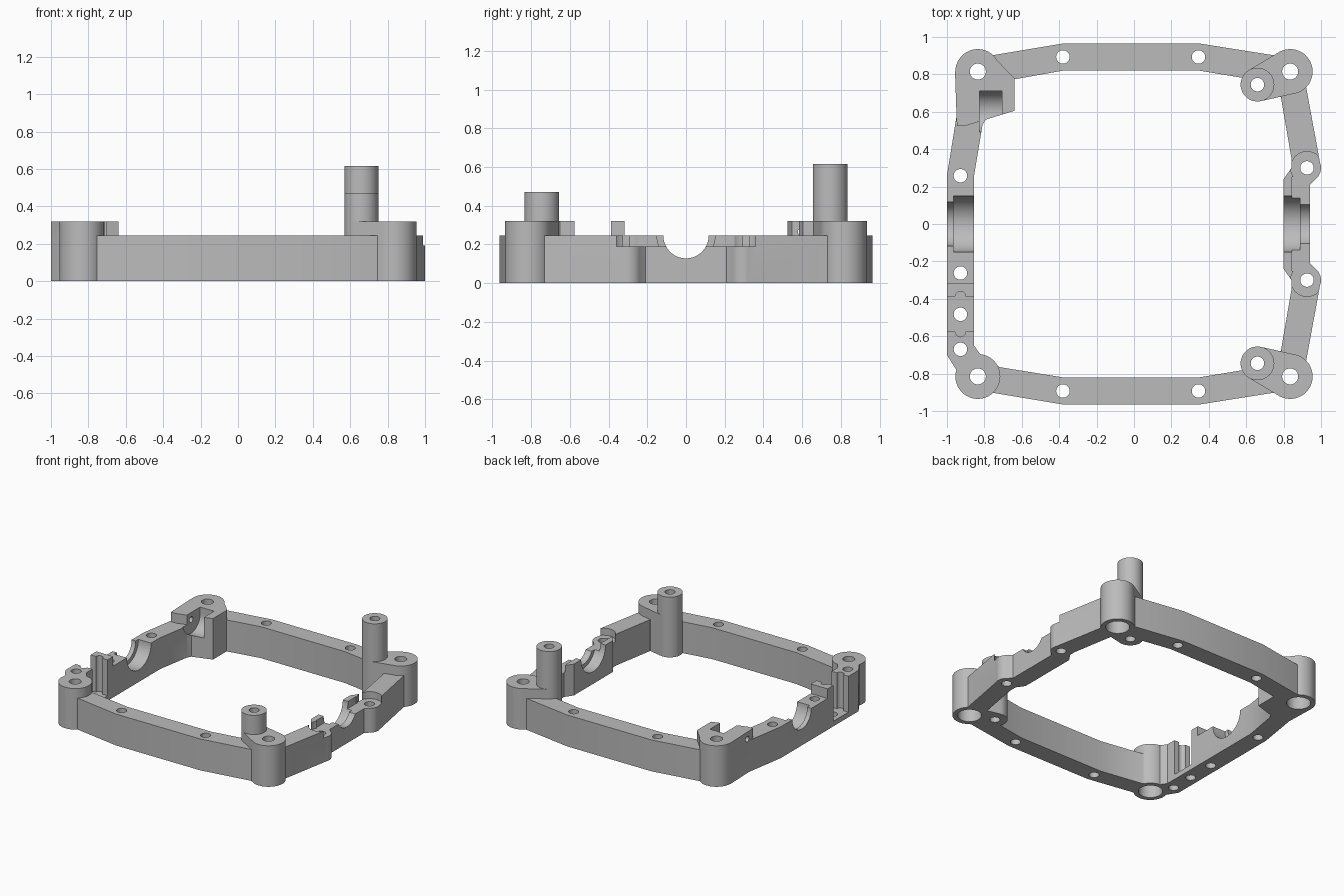
import bpy
import bmesh
from math import acos, atan2, cos, sin, hypot
from mathutils import Matrix, Vector

if "Cube" in bpy.data.objects:
    bpy.data.objects.remove(bpy.data.objects["Cube"])

grey = bpy.data.materials.new("light grey")
grey.use_nodes = True
grey.diffuse_color = (0.5, 0.5, 0.5, 1)
grey.node_tree.nodes["Principled BSDF"].inputs["Base Color"].default_value = (0.5, 0.5, 0.5, 1)

RAIL, BOSS, LOW = 0.245, 0.32, 0.19      # main heights
TOP = 0.8                                # cutters reach above everything


def make_object(name, bm):
    bmesh.ops.recalc_face_normals(bm, faces=bm.faces)
    mesh = bpy.data.meshes.new(name)
    bm.to_mesh(mesh)
    bm.free()
    mesh.materials.append(grey)
    ob = bpy.data.objects.new(name, mesh)
    bpy.context.collection.objects.link(ob)
    return ob


def prism(name, outline, z0, z1):
    bm = bmesh.new()
    face = bm.faces.new([bm.verts.new((x, y, z0)) for x, y in outline])
    walls = bmesh.ops.extrude_face_region(bm, geom=[face])["geom"]
    top = [g for g in walls if isinstance(g, bmesh.types.BMVert)]
    bmesh.ops.translate(bm, verts=top, vec=(0, 0, z1 - z0))
    return make_object(name, bm)


def box(name, x0, x1, y0, y1, z0, z1):
    return prism(name, [(x0, y0), (x1, y0), (x1, y1), (x0, y1)], z0, z1)


def cylinder(name, p0, p1, r, sides=48):
    a, b = Vector(p0), Vector(p1)
    turn = (b - a).to_track_quat("Z", "Y").to_matrix().to_4x4()
    bm = bmesh.new()
    bmesh.ops.create_cone(bm, cap_ends=True, segments=sides, radius1=r, radius2=r,
                          depth=(b - a).length,
                          matrix=Matrix.Translation((a + b) / 2) @ turn)
    return make_object(name, bm)


def upright(name, c, r, z0, z1, sides=48):
    return cylinder(name, (*c, z0), (*c, z1), r, sides)


def web(name, c1, r1, c2, r2, z1):
    """Quad between the outer tangents of two circles."""
    dx, dy = c2[0] - c1[0], c2[1] - c1[1]
    mid, a = atan2(dy, dx), acos((r1 - r2) / hypot(dx, dy))
    def at(c, r, s):
        return (c[0] + r * cos(mid + s * a), c[1] + r * sin(mid + s * a))
    return prism(name, [at(c1, r1, 1), at(c1, r1, -1), at(c2, r2, -1), at(c2, r2, 1)], 0, z1)


def combine(target, tool, operation):
    mod = target.modifiers.new(operation, "BOOLEAN")
    mod.operation, mod.solver, mod.object = operation, "EXACT", tool
    bpy.context.view_layer.objects.active = target
    bpy.ops.object.modifier_apply(modifier=mod.name)
    bpy.data.objects.remove(tool)


# Rail loop: right half is mirrored front to back, left half is not
outer_right = [(0.35, -0.965), (0.76, -0.9), (0.92, -0.735), (0.995, -0.325),
               (0.98, -0.25), (0.94, -0.21)]
inner_right = [(0.35, -0.82), (0.62, -0.775), (0.785, -0.68), (0.842, -0.35),
               (0.842, -0.3), (0.8, -0.24)]
outer_left = [(-0.38, 0.965), (-0.77, 0.9), (-0.9, 0.815), (-0.95, 0.57), (-1, 0.26),
              (-1, -0.7), (-0.95, -0.78), (-0.77, -0.9), (-0.38, -0.965)]
inner_left = [(-0.38, 0.82), (-0.66, 0.77), (-0.81, 0.53), (-0.855, 0.26),
              (-0.855, -0.65), (-0.82, -0.7), (-0.72, -0.765), (-0.38, -0.82)]


def loop(right, left):
    return right + [(x, -y) for x, y in reversed(right)] + left


frame = prism("frame", loop(outer_right, outer_left), 0, RAIL)
combine(frame, prism("opening", loop(inner_right, inner_left), -0.1, TOP), "DIFFERENCE")

# Rounded pads on the left rail of the bearing seat, with a low recess above them
for s in (-1, 1):
    pad = (0.925, 0.3 * s)
    combine(frame, upright("pad", pad, 0.075, 0, LOW), "UNION")
    combine(frame, upright("pad_recess", pad, 0.087, LOW, TOP), "DIFFERENCE")
combine(frame, box("seat_recess", 0.845, 1.1, -0.25, 0.25, LOW, TOP), "DIFFERENCE")

# Corner bosses, and posts webbed to the two +x corners
corners = [(x, y) for x in (-0.835, 0.835) for y in (-0.815, 0.815)]
posts = [((0.66, -0.745), 0.47), ((0.66, 0.745), 0.615)]
for c in corners:
    combine(frame, upright("corner_boss", c, 0.12, 0, BOSS, 64), "UNION")
for c, height in posts:
    boss = (0.835, 0.815 if c[1] > 0 else -0.815)
    combine(frame, web("post_web", boss, 0.12, c, 0.09, BOSS), "UNION")
    combine(frame, upright("post", c, 0.09, 0, height), "UNION")

# Raised blocks: back corner block and the two slot blocks
back_block = [(-0.957, 0.815), (-0.947, 0.525), (-0.9, 0.525), (-0.64, 0.605),
              (-0.64, 0.78), (-0.755, 0.898)]
front_block = [(-1, -0.575), (-1, -0.7), (-0.95, -0.78), (-0.82, -0.78),
               (-0.82, -0.7), (-0.855, -0.65), (-0.855, -0.575)]
combine(frame, prism("back_block", back_block, 0, BOSS), "UNION")
combine(frame, prism("front_block", front_block, 0, BOSS), "UNION")
combine(frame, box("slot_block", -1, -0.855, -0.388, -0.318, 0, BOSS), "UNION")

# Slot across the rail, with a half-round groove in each side wall
FLOOR = 0.04
combine(frame, box("slot", -1.1, -0.8, -0.575, -0.388, FLOOR, TOP), "DIFFERENCE")
for y in (-0.575, -0.388):
    combine(frame, upright("groove", (-0.928, y), 0.028, FLOOR, TOP, 24), "DIFFERENCE")

# Scooped pocket in the back block, and its pin hole
combine(frame, cylinder("scoop", (-0.825, 0.6, 0.27), (-0.705, 0.6, 0.27), 0.112), "DIFFERENCE")
combine(frame, box("scoop_mouth", -0.825, -0.705, 0.488, 0.712, 0.27, TOP), "DIFFERENCE")
combine(frame, cylinder("pin_hole", (-1.1, 0.6, 0.265), (-0.76, 0.6, 0.265), 0.022, 24), "DIFFERENCE")

# Stepped half-round bearing seats
for x0, x1, r in [(-1.1, -0.9, 0.117), (-0.965, -0.7, 0.15),
                  (0.7, 0.887, 0.15), (0.86, 1.1, 0.117)]:
    combine(frame, cylinder("bearing_seat", (x0, 0, RAIL), (x1, 0, RAIL), r, 64), "DIFFERENCE")

# Screw holes, and wide bores under the corners
holes = [(x, y) for x in (-0.38, 0.345) for y in (-0.893, 0.893)]
holes += [(-0.928, y) for y in (0.258, -0.262, -0.483, -0.67)]
holes += [(0.925, -0.3), (0.925, 0.3)] + [c for c, h in posts]
for c in holes:
    combine(frame, upright("screw_hole", c, 0.036, -0.1, TOP, 32), "DIFFERENCE")
for c in corners:
    combine(frame, upright("corner_hole", c, 0.043, -0.1, TOP, 32), "DIFFERENCE")
    combine(frame, upright("corner_bore", c, 0.085, -0.1, 0.2), "DIFFERENCE")

bpy.ops.object.select_all(action="DESELECT")
frame.select_set(True)
bpy.context.view_layer.objects.active = frame
bpy.ops.object.shade_smooth_by_angle(angle=0.5)
